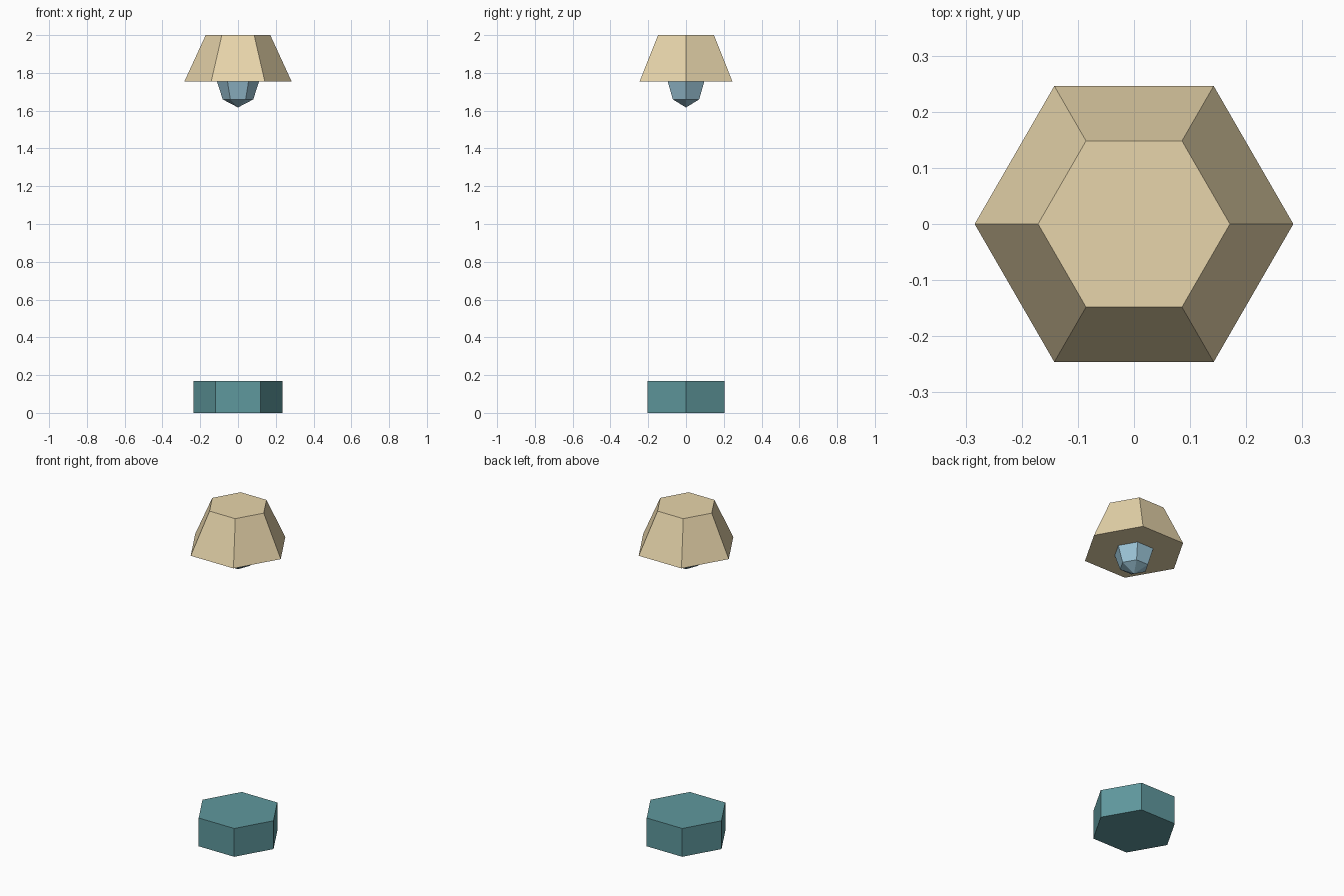
import bpy
import bmesh
from math import cos, sin, pi

cube = bpy.data.objects.get("Cube")
if cube:
    bpy.data.objects.remove(cube, do_unlink=True)

SIDES = 6


def make_material(name, rgb):
    mat = bpy.data.materials.new(name)
    mat.use_nodes = True
    color = (*rgb, 1.0)
    mat.diffuse_color = color
    mat.node_tree.nodes["Principled BSDF"].inputs["Base Color"].default_value = color
    return mat


def make_lathe(name, profile, mat):
    """Closed six-sided solid from (radius, height) pairs, bottom to top."""
    bm = bmesh.new()
    rings = []
    for radius, z in profile:
        angles = [2 * pi * i / SIDES for i in range(SIDES)]
        rings.append([bm.verts.new((radius * cos(a), radius * sin(a), z)) for a in angles])
    for low, high in zip(rings, rings[1:]):
        for i in range(SIDES):
            j = (i + 1) % SIDES
            bm.faces.new((low[i], low[j], high[j], high[i]))
    # Flat caps where the ends are not points
    if profile[0][0] > 0:
        bm.faces.new(rings[0][::-1])
    if profile[-1][0] > 0:
        bm.faces.new(rings[-1])
    bmesh.ops.remove_doubles(bm, verts=bm.verts[:], dist=0.0001)
    bmesh.ops.recalc_face_normals(bm, faces=bm.faces[:])
    mesh = bpy.data.meshes.new(name)
    bm.to_mesh(mesh)
    bm.free()
    mesh.materials.append(mat)
    obj = bpy.data.objects.new(name, mesh)
    bpy.context.scene.collection.objects.link(obj)
    return obj


teal = make_material("teal", (0.114, 0.314, 0.337))
cream = make_material("cream", (0.847, 0.701, 0.429))
pale_blue = make_material("pale blue", (0.328, 0.552, 0.672))

# Hexagonal foot on the ground
make_lathe("base", [(0.236, 0.0), (0.236, 0.17)], teal)

# Tapered shade, closed top and bottom
make_lathe("shade", [(0.284, 1.754), (0.171, 2.0)], cream)

# Low-poly bulb, upper half tucked inside the shade
center, radius, height = 1.762, 0.114, 0.145
bulb_profile = []
for step in range(5):
    angle = -pi / 2 + step * pi / 4
    ring = 0.0 if step in (0, 4) else radius * cos(angle)
    bulb_profile.append((ring, center + height * sin(angle)))
make_lathe("bulb", bulb_profile, pale_blue)
